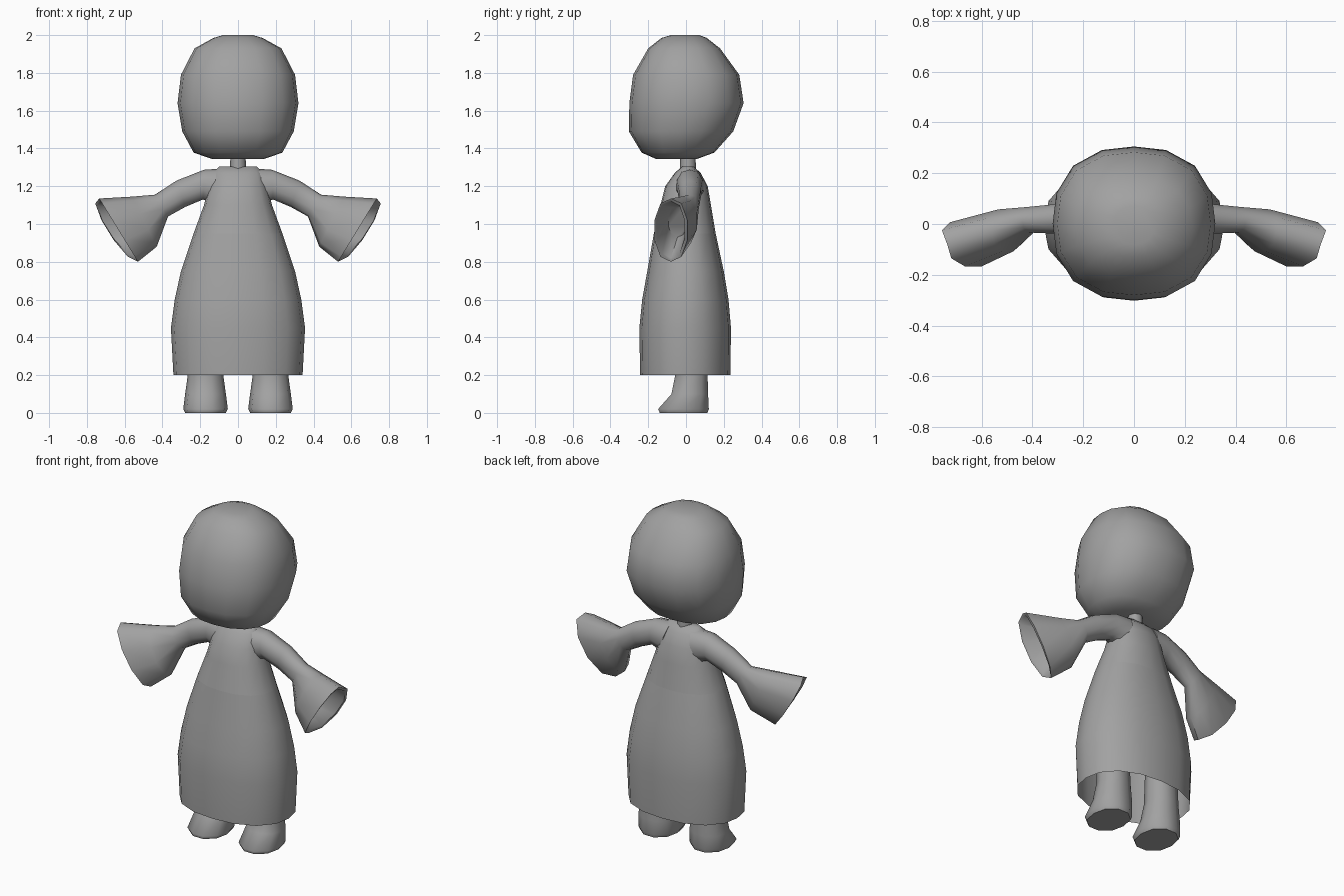
import bpy, bmesh
from math import sin, cos, pi, radians
from mathutils import Vector

cube = bpy.data.objects.get("Cube")
if cube:
    bpy.data.objects.remove(cube)

clay = bpy.data.materials.new("clay grey")
clay.use_nodes = True
GREY = (0.36, 0.36, 0.36, 1)
clay.diffuse_color = GREY
clay.node_tree.nodes["Principled BSDF"].inputs["Base Color"].default_value = GREY


def unit_ring(count, power, turn=0.0):
    """Points on a rounded-square outline of radius one."""
    pts = []
    for i in range(count):
        a = 2 * pi * (i + turn) / count
        c, s = cos(a), sin(a)
        r = (abs(c) ** power + abs(s) ** power) ** (-1 / power)
        pts.append((c * r, s * r))
    return pts


def loft(name, rings, cap_start=True, cap_end=True, angle=60):
    """Skin a list of equal-length point rings."""
    bm = bmesh.new()
    loops = [[bm.verts.new(p) for p in ring] for ring in rings]
    n = len(loops[0])
    for a, b in zip(loops, loops[1:]):
        for i in range(n):
            j = (i + 1) % n
            bm.faces.new((a[i], a[j], b[j], b[i]))
    if cap_start:
        bm.faces.new(loops[0][::-1])
    if cap_end:
        bm.faces.new(loops[-1])
    bmesh.ops.recalc_face_normals(bm, faces=bm.faces)
    mesh = bpy.data.meshes.new(name)
    bm.to_mesh(mesh)
    bm.free()
    mesh.materials.append(clay)
    obj = bpy.data.objects.new(name, mesh)
    bpy.context.collection.objects.link(obj)
    bpy.ops.object.select_all(action='DESELECT')
    obj.select_set(True)
    bpy.context.view_layer.objects.active = obj
    bpy.ops.object.shade_smooth_by_angle(angle=radians(angle))
    return obj


def level_rings(levels, outline, cx=0.0):
    """Horizontal rings from (height, half width, front y, back y)."""
    return [[(cx + w * u, (f + b) / 2 + (b - f) / 2 * v, z) for u, v in outline]
            for z, w, f, b in levels]


# Head: rounded block, chin forward, nape sloping in
head = [(1.345, .14, -.16, .06), (1.378, .235, -.235, .15), (1.49, .295, -.302, .25),
        (1.64, .32, -.30, .305), (1.79, .302, -.28, .282), (1.93, .23, -.20, .18),
        (1.985, .13, -.13, .11), (2.0, .08, -.08, .07)]
loft("head", level_rings(head, unit_ring(16, 2.4)))

# Neck
loft("neck", level_rings([(1.25, .045, -.035, .055), (1.36, .04, -.03, .05)], unit_ring(8, 2)))

# Robe: torso above, open skirt below
waist = (.95, .235, -.17, .157)
torso = [waist, (1.1, .18, -.135, .132), (1.2, .155, -.11, .115),
         (1.27, .135, -.06, .078), (1.305, .10, -.02, .04)]
skirt = [(.2, .342, -.243, .235), (.45, .355, -.247, .238), (.6, .335, -.232, .225),
         (.75, .302, -.205, .20), waist]
robe_outline = unit_ring(16, 2.3)
loft("torso", level_rings(torso, robe_outline), cap_start=False)
loft("skirt", level_rings(skirt, robe_outline), cap_start=False, cap_end=False)

# Sleeve sections: top x, top z, bottom x, bottom z, centre y, half depth, end skew
sleeve = [(.07, 1.295, .12, 1.10, .02, .075, 0), (.18, 1.287, .185, 1.13, .02, .07, 0),
          (.325, 1.23, .28, 1.09, .02, .06, 0), (.44, 1.155, .37, 1.04, .017, .052, 0),
          (.56, 1.145, .43, .88, -.025, .085, .01), (.735, 1.135, .53, .80, -.08, .09, .03),
          (.725, 1.12, .535, .82, -.08, .075, .03), (.57, 1.10, .47, .93, -.045, .05, 0)]
sleeve_outline = unit_ring(10, 2.3)


def sleeve_ring(side, tx, tz, bx, bz, y, depth, skew):
    top, bottom = Vector((tx, y, tz)), Vector((bx, y, bz))
    mid, up = (top + bottom) / 2, (top - bottom) / 2
    ring = []
    for u, v in sleeve_outline:
        p = mid + up * u + Vector((skew * (v + abs(v)), depth * v, 0))
        ring.append((p.x * side, p.y, p.z))
    return ring


# Legs with feet: flat soles, toes to the front
leg = [(0, .108, -.143, .118), (.02, .118, -.152, .125), (.1, .108, -.08, .12),
       (.2, .094, -.06, .117), (.6, .08, -.05, .10)]
leg_outline = unit_ring(10, 2.3)

for side, label in ((1, "left"), (-1, "right")):
    loft(label + "_sleeve", [sleeve_ring(side, *s) for s in sleeve])
    loft(label + "_leg", level_rings(leg, leg_outline, side * .172))
